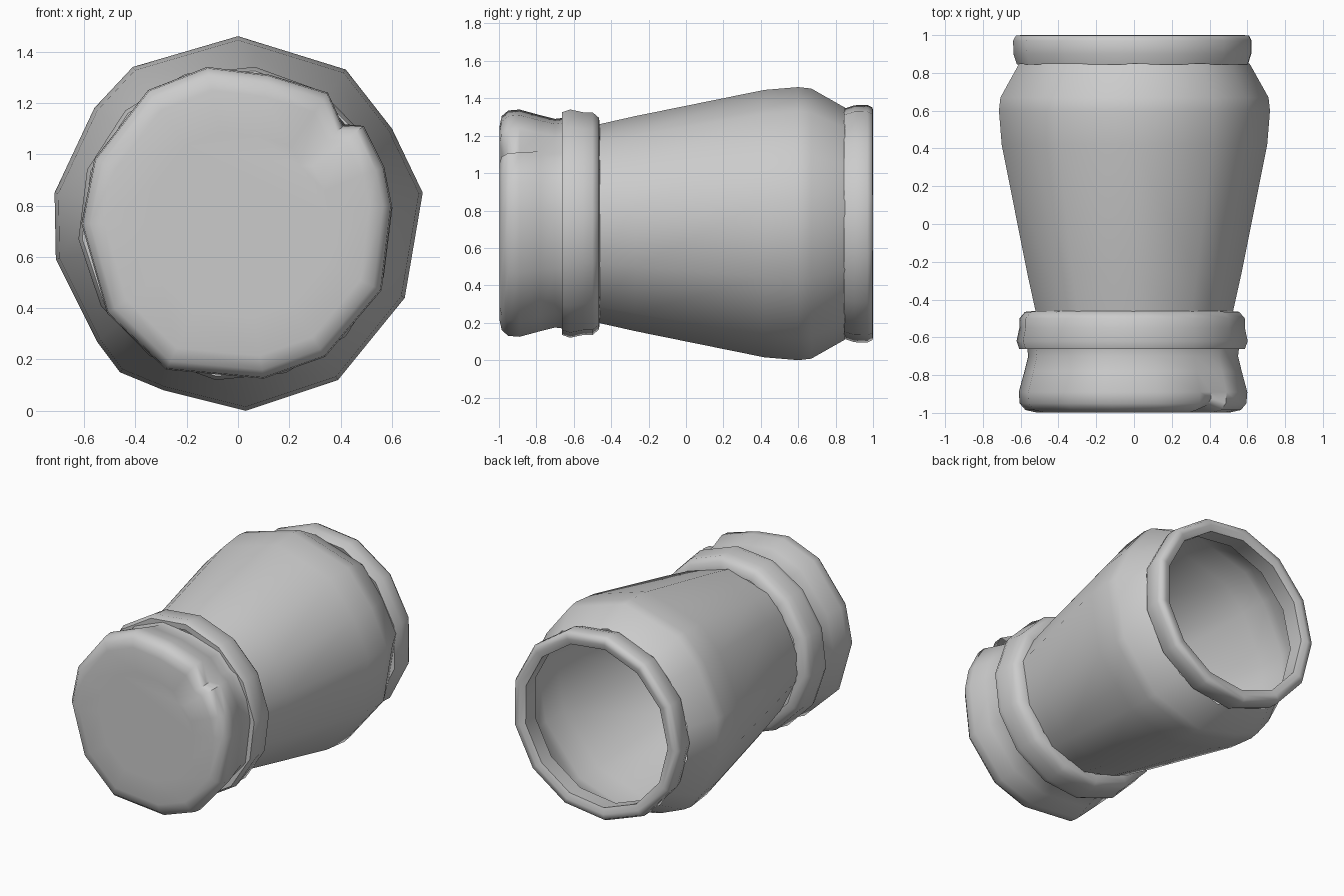
import bpy, bmesh, math

if "Cube" in bpy.data.objects:
    bpy.data.objects.remove(bpy.data.objects["Cube"])

CX, CZ = 0.0, 0.73   # axis of the jar, which lies along y


def polygon(n, turn=0.0):
    """Unit outline with n sides."""
    return [(math.cos(turn + i * math.tau / n), math.sin(turn + i * math.tau / n))
            for i in range(n)]


def unit(points, radius):
    """Turn measured front-view points into a unit outline about the axis."""
    return [((x - CX) / radius, (z - CZ) / radius) for x, z in points]


def loft(name, outline, profile, loop=False, caps=False, shift=0.0, angle=42, tweak=None):
    """Sweep an outline along y; profile holds (y, radius) stations."""
    bm = bmesh.new()
    n = len(outline)
    rings = [[bm.verts.new((CX + shift + x * r, y, CZ + z * r)) for x, z in outline]
             for y, r in profile]
    pairs = list(zip(rings, rings[1:]))
    if loop:
        pairs.append((rings[-1], rings[0]))
    for a, b in pairs:
        for i in range(n):
            j = (i + 1) % n
            bm.faces.new((a[i], a[j], b[j], b[i]))
    if caps:
        bm.faces.new(rings[0])
        bm.faces.new(rings[-1])
    if tweak:
        tweak(rings)
    bmesh.ops.recalc_face_normals(bm, faces=bm.faces)
    me = bpy.data.meshes.new(name)
    bm.to_mesh(me)
    bm.free()
    me.shade_smooth()
    me.set_sharp_from_angle(angle=math.radians(angle))
    ob = bpy.data.objects.new(name, me)
    bpy.context.collection.objects.link(ob)
    return ob


# Body: thin tapered shell with a faceted shoulder
body_outline = unit([
    (0, 1.46), (-0.41, 1.34), (-0.56, 1.18), (-0.715, 0.85), (-0.71, 0.59),
    (-0.55, 0.27), (-0.46, 0.15), (-0.29, 0.08), (0.03, 0.0), (0.39, 0.12),
    (0.65, 0.44), (0.72, 0.85), (0.6, 1.1), (0.42, 1.33)], 0.73)
loft("body", body_outline,
     [(-0.47, 0.53), (-0.27, 0.575), (0.42, 0.715), (0.6, 0.73),
      (0.67, 0.722), (0.85, 0.62)])

# Rim: rolled lip around the open end
loft("rim", polygon(13, 0.25),
     [(0.845, 0.62), (0.9, 0.638), (0.97, 0.64), (0.998, 0.625),
      (1.0, 0.59), (0.985, 0.55), (0.86, 0.565)], loop=True, angle=60)

# Collar: rounded band between body and cap
loft("collar", polygon(14, 0.1),
     [(-0.66, 0.56), (-0.662, 0.6), (-0.62, 0.615), (-0.55, 0.6), (-0.5, 0.6),
      (-0.465, 0.57), (-0.46, 0.52)], shift=-0.01, angle=60)


# Cap: closed end with a small dent at its upper right edge
DENT = 1
cap_outline = unit([
    (0.49, 1.11), (0.41, 1.11), (0.35, 1.24), (0.12, 1.31), (-0.12, 1.34),
    (-0.35, 1.25), (-0.56, 0.98), (-0.61, 0.73), (-0.51, 0.38), (-0.28, 0.16),
    (0.1, 0.125), (0.34, 0.21), (0.56, 0.47), (0.6, 0.8), (0.57, 0.95)], 0.61)


def dent(rings):
    for ring in rings[1:4]:
        ring[DENT].co.y += 0.025
    for ring in rings[-3:]:
        v = ring[DENT].co
        v.x = CX + (v.x - CX) * 1.07
        v.z = CZ + (v.z - CZ) * 1.07


loft("cap", cap_outline,
     [(-0.997, 0.36), (-0.997, 0.52), (-0.985, 0.575), (-0.95, 0.605), (-0.89, 0.61),
      (-0.78, 0.58), (-0.7, 0.56), (-0.66, 0.565)],
     caps=True, angle=55, tweak=dent)
